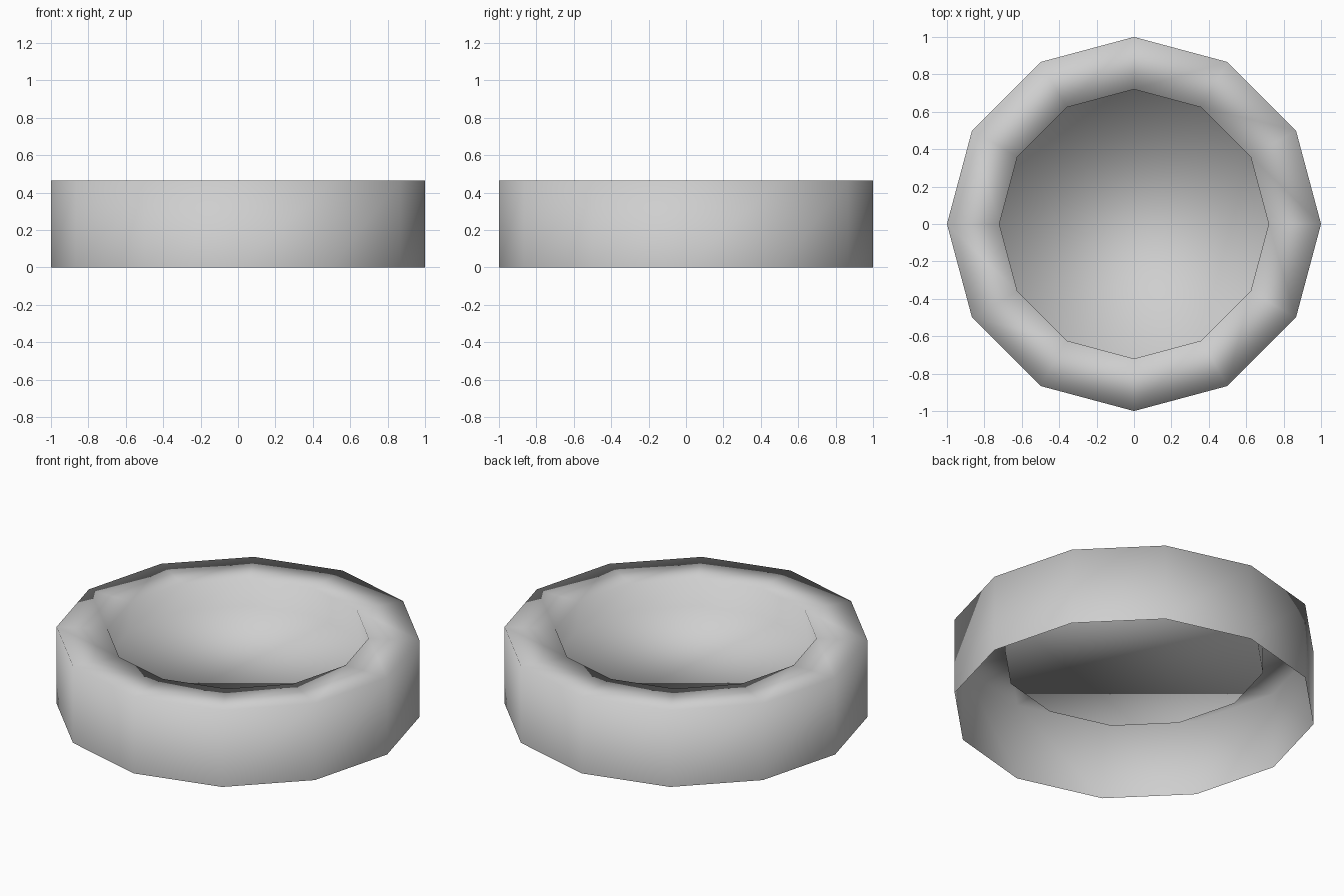
import bpy
import bmesh
from math import cos, sin, tau

cube = bpy.data.objects.get("Cube")
if cube:
    bpy.data.objects.remove(cube, do_unlink=True)

SIDES = 12
# Profile from the open foot, up the wall, over the rim and down to the floor
PROFILE = [(1.0, 0.0), (1.0, 0.465), (0.72, 0.465), (0.72, 0.30)]


def ring(bm, radius, z):
    return [bm.verts.new((radius * cos(tau * i / SIDES), radius * sin(tau * i / SIDES), z))
            for i in range(SIDES)]


# Plain grey material
grey = bpy.data.materials.new("light_grey")
grey.use_nodes = True
colour = (0.62, 0.62, 0.62, 1.0)
grey.diffuse_color = colour
grey.node_tree.nodes["Principled BSDF"].inputs["Base Color"].default_value = colour

# Shallow dish: wall, rim and inner wall, closed by a sunken floor
bm = bmesh.new()
rings = [ring(bm, r, z) for r, z in PROFILE]
for low, high in zip(rings, rings[1:]):
    for i in range(SIDES):
        j = (i + 1) % SIDES
        bm.faces.new((low[i], low[j], high[j], high[i]))
bm.faces.new(rings[-1])
for face in bm.faces:
    face.smooth = True

mesh = bpy.data.meshes.new("round_dish")
bm.to_mesh(mesh)
bm.free()
mesh.materials.append(grey)
dish = bpy.data.objects.new("round_dish", mesh)
bpy.context.collection.objects.link(dish)
